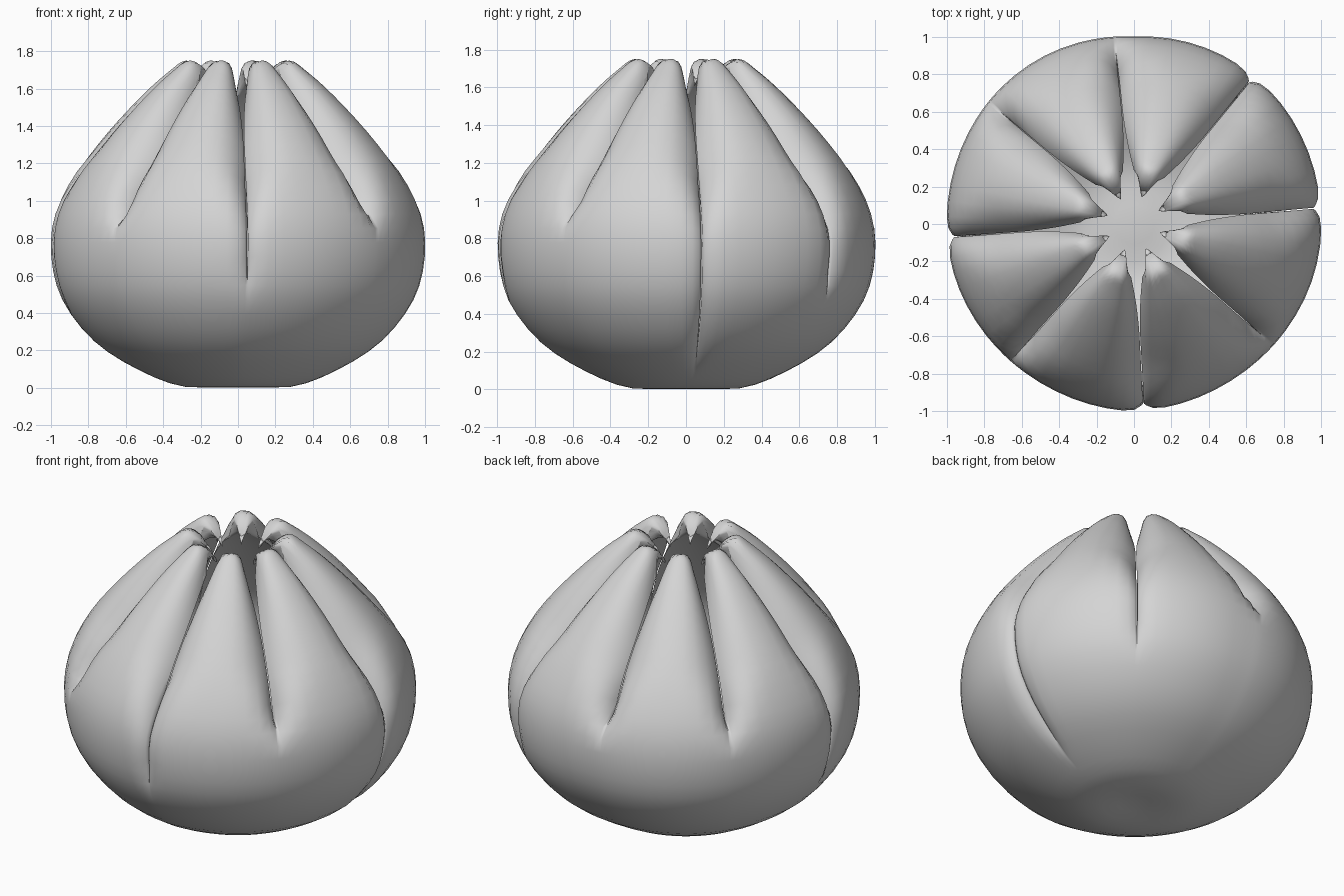
import bpy
import bmesh
from math import cos, sin, radians
from mathutils import Vector

if "Cube" in bpy.data.objects:
    bpy.data.objects.remove(bpy.data.objects["Cube"], do_unlink=True)

# Outer profile from base centre to petal tip: radius, height
PROFILE = [(0, .02), (.28, .005), (.53, .095), (.77, .25), (.94, .47), (1, .7),
           (.98, .93), (.87, 1.16), (.71, 1.37), (.51, 1.58), (.37, 1.7),
           (.29, 1.75), (.21, 1.7), (.17, 1.62)]
# Slits between petals: direction in degrees, height where the slit starts
SLITS = [(5, .15), (51, .53), (96, .95), (140, .95),
         (184, .48), (228, .92), (273, .56), (319, .95)]
COLUMNS = [-1, -.97, -.88, -.72, -.5, -.25, 0, .25, .5, .72, .88, .97, 1]
THICKNESS = .13
STEPS = 3
BASE_ROWS = 2 * STEPS
TIP_START = 8 * STEPS
EDGE_DROP = 3 * STEPS


def clamp(x):
    return max(0.0, min(1.0, x))


def smooth_path(points, steps):
    """Catmull-Rom curve through the points."""
    p = [Vector(q) for q in points]
    p = [2 * p[0] - p[1]] + p + [2 * p[-1] - p[-2]]
    out = []
    for a, b, c, d in zip(p, p[1:], p[2:], p[3:]):
        for i in range(steps):
            t = i / steps
            out.append(.5 * (2 * b + (c - a) * t + (2 * a - 5 * b + 4 * c - d) * t**2
                             + (3 * b - a - 3 * c + d) * t**3))
    return out + [p[-2]]


outer = smooth_path(PROFILE, STEPS)
LAST = len(outer) - 1
normals = []
for i in range(LAST + 1):
    # The wall direction stays fixed where the tip curls over
    k = min(i, 10 * STEPS)
    along = outer[k + 1] - outer[max(k - 1, 0)]
    normals.append(Vector((along.y, -along.x)).normalized())
normals[0] = Vector((0, -1))


def sample(path, f):
    """Point at a fractional row of a path."""
    k = min(int(f), LAST - 1)
    return path[k].lerp(path[k + 1], f - k)


bm = bmesh.new()


def add_petal(left, right):
    """One wedge of the shell: a lens section above its slits, plain below."""
    a0, a1 = radians(left[0]), radians(right[0])
    if a1 < a0:
        a1 += radians(360)
    mid, half = (a0 + a1) / 2, (a1 - a0) / 2
    rows = []
    for i in range(LAST + 1):
        taper = clamp((i - TIP_START) / (LAST - TIP_START))
        close = clamp((LAST - i) / 6) ** .5
        rings = ([], [])
        for c in COLUMNS:
            # Petal edges stop short of the tip, which narrows to a point
            f = i - EDGE_DROP * taper * abs(c) ** 1.3
            point, normal = sample(outer, f), sample(normals, f)
            start = (left if c < 0 else right)[1]
            rise = point.y - start if i > BASE_ROWS else -1
            # Long slits are tight low down, short ones begin in a deep dimple
            fold = .3 + .7 * clamp((point.y - .82) / .35) if start < .9 else 1
            power = 3 + 8 * (1 - clamp((point.y - .85) / .4))
            sink = clamp((rise + .07) / .14) * fold * abs(c) ** power
            gap = .003 * clamp(rise / .2)
            angle = mid + c * (half * (1 - .25 * taper ** 2) - gap)
            # The body is slightly fuller at the back than at the front
            swell = 1 + .022 * sin(angle) * abs(sin(2 * angle))
            for ring, depth in zip(rings, (sink, max(sink, close))):
                pos = point - normal * THICKNESS * depth
                r = pos.x * swell
                ring.append(bm.verts.new((r * cos(angle), r * sin(angle), pos.y)))
        rows.append(rings)
    end = len(COLUMNS) - 1
    for i, (low, high) in enumerate(zip(rows, rows[1:])):
        for k in range(end):
            bm.faces.new((low[0][k], low[0][k + 1], high[0][k + 1], high[0][k]))
            bm.faces.new((low[1][k + 1], low[1][k], high[1][k], high[1][k + 1]))
        # Side walls where the slit is open
        if i >= BASE_ROWS:
            if outer[i + 1].y > left[1]:
                bm.faces.new((low[1][0], low[0][0], high[0][0], high[1][0]))
            if outer[i + 1].y > right[1]:
                bm.faces.new((low[0][end], low[1][end], high[1][end], high[0][end]))


for i, slit in enumerate(SLITS):
    add_petal(slit, SLITS[(i + 1) % len(SLITS)])
bmesh.ops.remove_doubles(bm, verts=bm.verts, dist=.0005)

mesh = bpy.data.meshes.new("petal_bowl")
bm.to_mesh(mesh)
bm.free()
bowl = bpy.data.objects.new("petal_bowl", mesh)
bpy.context.collection.objects.link(bowl)

# Plain light grey
COLOUR = (.66, .66, .66, 1)
grey = bpy.data.materials.new("light_grey")
grey.use_nodes = True
grey.diffuse_color = COLOUR
grey.node_tree.nodes["Principled BSDF"].inputs["Base Color"].default_value = COLOUR
mesh.materials.append(grey)

bpy.ops.object.select_all(action="DESELECT")
bowl.select_set(True)
bpy.context.view_layer.objects.active = bowl
bpy.ops.object.shade_smooth_by_angle(angle=radians(55))
